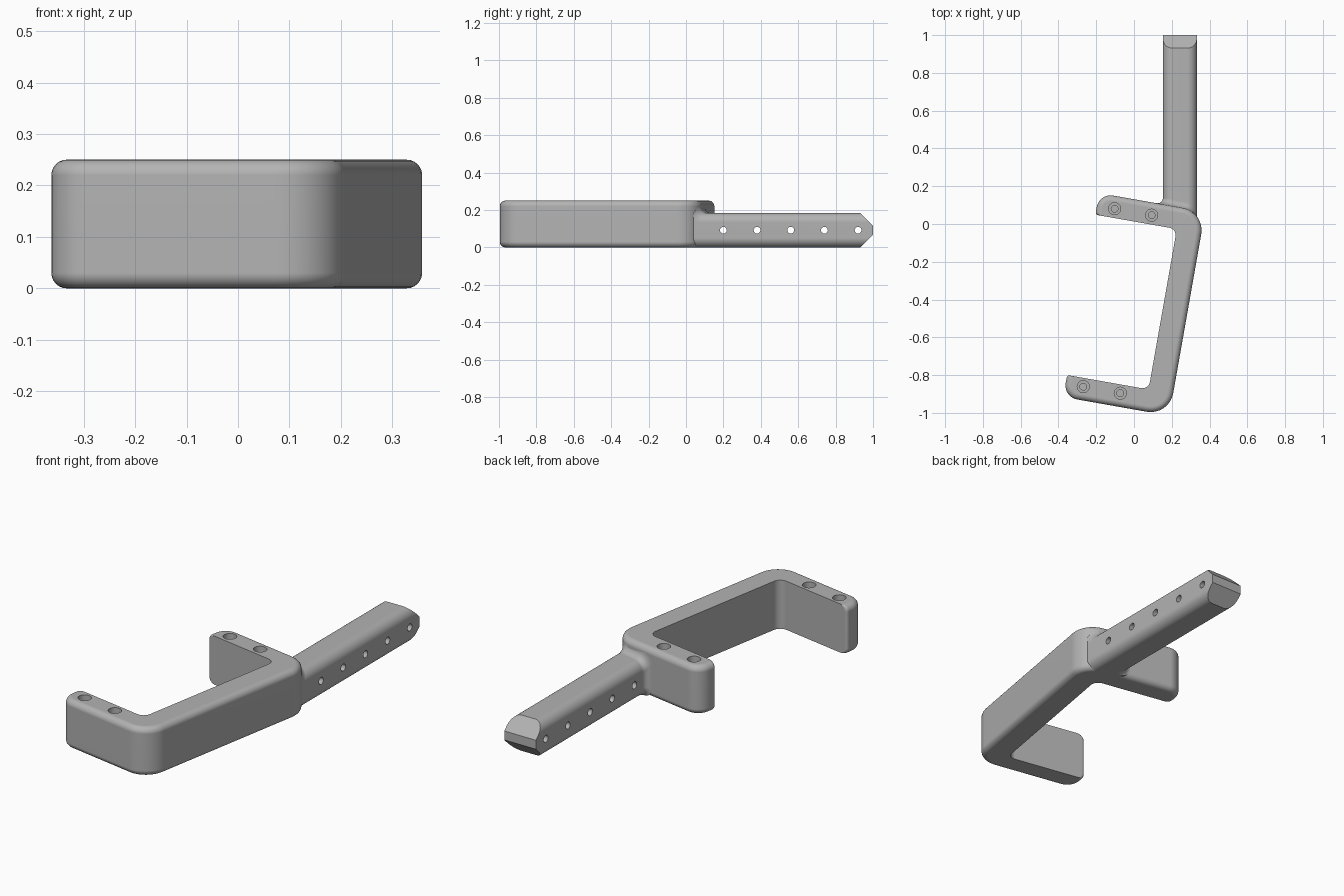
import bpy, bmesh, math
from mathutils import Matrix, Vector

cube = bpy.data.objects.get("Cube")
if cube:
    bpy.data.objects.remove(cube, do_unlink=True)

GREY = (0.45, 0.45, 0.45, 1)
mat = bpy.data.materials.new("matte grey")
mat.use_nodes = True
mat.diffuse_color = GREY
mat.node_tree.nodes["Principled BSDF"].inputs["Base Color"].default_value = GREY

TILT = Matrix.Rotation(math.radians(-10), 4, "Z")


def rounded(corners, seg=8):
    """Closed 2D outline with every (x, y, radius) corner filleted."""
    pts = []
    for i, (x, y, r) in enumerate(corners):
        p = Vector((x, y))
        a = (Vector(corners[i - 1][:2]) - p).normalized()
        b = (Vector(corners[(i + 1) % len(corners)][:2]) - p).normalized()
        centre = p + (a + b) * r          # all corners are square
        for k in range(seg + 1):
            t = math.pi / 2 * k / seg
            pts.append(centre - b * r * math.cos(t) - a * r * math.sin(t))
    return pts


def loft(rings):
    """Skin a list of equal-length 3D rings and cap both ends."""
    bm = bmesh.new()
    loops = [[bm.verts.new(p) for p in ring] for ring in rings]
    n = len(loops[0])
    for low, high in zip(loops, loops[1:]):
        for i in range(n):
            j = (i + 1) % n
            bm.faces.new((low[i], low[j], high[j], high[i]))
    bm.faces.new(loops[0][::-1])
    bm.faces.new(loops[-1])
    bmesh.ops.recalc_face_normals(bm, faces=bm.faces)
    return bm


def make(name, bm):
    mesh = bpy.data.meshes.new(name)
    bm.to_mesh(mesh)
    bm.free()
    mesh.materials.append(mat)
    obj = bpy.data.objects.new(name, mesh)
    bpy.context.collection.objects.link(obj)
    return obj


def drill(obj, bores):
    """Cut cylinders, each given as (matrix, radius, depth)."""
    bpy.context.view_layer.objects.active = obj
    for matrix, radius, depth in bores:
        bm = bmesh.new()
        bmesh.ops.create_cone(bm, cap_ends=True, segments=32, radius1=radius,
                              radius2=radius, depth=depth, matrix=matrix)
        cutter = make("hole_cutter", bm)
        cutter.hide_render = True
        mod = obj.modifiers.new("hole", "BOOLEAN")
        mod.operation, mod.solver, mod.object = "DIFFERENCE", "EXACT", cutter
        bpy.ops.object.modifier_apply(modifier=mod.name)
        bpy.data.objects.remove(cutter, do_unlink=True)


def finish(obj):
    bpy.ops.object.select_all(action="DESELECT")
    obj.select_set(True)
    bpy.context.view_layer.objects.active = obj
    bpy.ops.object.shade_smooth_by_angle(angle=math.radians(30))
    mod = obj.modifiers.new("flat face normals", "WEIGHTED_NORMAL")
    mod.keep_sharp = True


# Bracket: C-shaped outline, rounded over along its outer edge only
TIP, SPINE_OUT, SPINE_IN = -0.21, 0.36, 0.228
BACK, BACK_IN, FRONT_IN, FRONT = 0.129, 0.013, -0.849, -0.967
HEIGHT, ROUND, STEPS = 0.25, 0.03, 6


def bracket_ring(d, z):
    outline = rounded([
        (TIP + d, FRONT_IN, 0.015), (TIP + d, FRONT + d, 0.075 - d),
        (SPINE_OUT - d, FRONT + d, 0.12 - d), (SPINE_OUT - d, BACK - d, 0.12 - d),
        (TIP + d, BACK - d, 0.075 - d), (TIP + d, BACK_IN, 0.015),
        (SPINE_IN, BACK_IN, 0.04), (SPINE_IN, FRONT_IN, 0.04)])
    return [TILT @ Vector((p.x, p.y, z)) for p in outline]


edge = [(ROUND * (1 - math.sin(t)), ROUND * (1 - math.cos(t)))
        for t in (math.pi / 2 * k / STEPS for k in range(STEPS + 1))]
levels = edge + [(d, HEIGHT - z) for d, z in reversed(edge)]
bracket = make("bracket", loft([bracket_ring(d, z) for d, z in levels]))

# Counterbored blind screw holes in both arms
bores = []
for v in (0.062, -0.895):
    for u in (-0.115, 0.084):
        for radius, depth in ((0.032, 0.1), (0.018, 0.18)):
            spot = TILT @ Matrix.Translation((u, v, HEIGHT))
            bores.append((spot, radius, depth * 2))
drill(bracket, bores)
finish(bracket)

# Mounting bar: rounded section, flared where it meets the bracket
LEFT, RIGHT, THICK, FLARE = 0.153, 0.333, 0.184, 0.035
corner = TILT @ Vector((SPINE_OUT - 0.12, BACK - 0.12, 0))


def arm_face(x):
    """y of the back of the bracket at x, along the arm and round its corner."""
    tangent = corner + TILT @ Vector((0, 0.12, 0))
    if x < tangent.x:
        return tangent.y - (x - tangent.x) * math.tan(math.radians(10))
    return corner.y + math.sqrt(0.12 ** 2 - (x - corner.x) ** 2)


def bar_ring(flare, offset, end=None):
    outline = rounded([(LEFT - flare, 0, 0.05), (RIGHT, 0, 0.05),
                       (RIGHT, THICK + flare, 0.05),
                       (LEFT - flare, THICK + flare, 0.05)])
    return [(p.x, end or arm_face(p.x) + offset, p.y) for p in outline]


rings = [bar_ring(FLARE, -0.04)]
for k in range(STEPS + 1):
    t = math.pi / 2 * k / STEPS
    rings.append(bar_ring(FLARE * (1 - math.sin(t)), FLARE * (1 - math.cos(t))))
rings.append(bar_ring(0, 0, 1.0))
bm = loft(rings)

# Wedge tip: two 45 degree cuts
for side in (1, -1):
    cut = bmesh.ops.bisect_plane(
        bm, geom=bm.verts[:] + bm.edges[:] + bm.faces[:], clear_outer=True,
        plane_co=(0, 1, THICK / 2 + side * 0.023), plane_no=(0, 1, side))
    rim = [g for g in cut["geom_cut"] if isinstance(g, bmesh.types.BMEdge)]
    bmesh.ops.contextual_create(bm, geom=rim)
bmesh.ops.recalc_face_normals(bm, faces=bm.faces)
bar = make("mounting_bar", bm)

# Row of cross holes through the bar
across = Matrix.Rotation(math.pi / 2, 4, "Y")
drill(bar, [(Matrix.Translation((0.243, 0.2 + 0.18 * i, THICK / 2)) @ across, 0.018, 0.4)
            for i in range(5)])
finish(bar)
